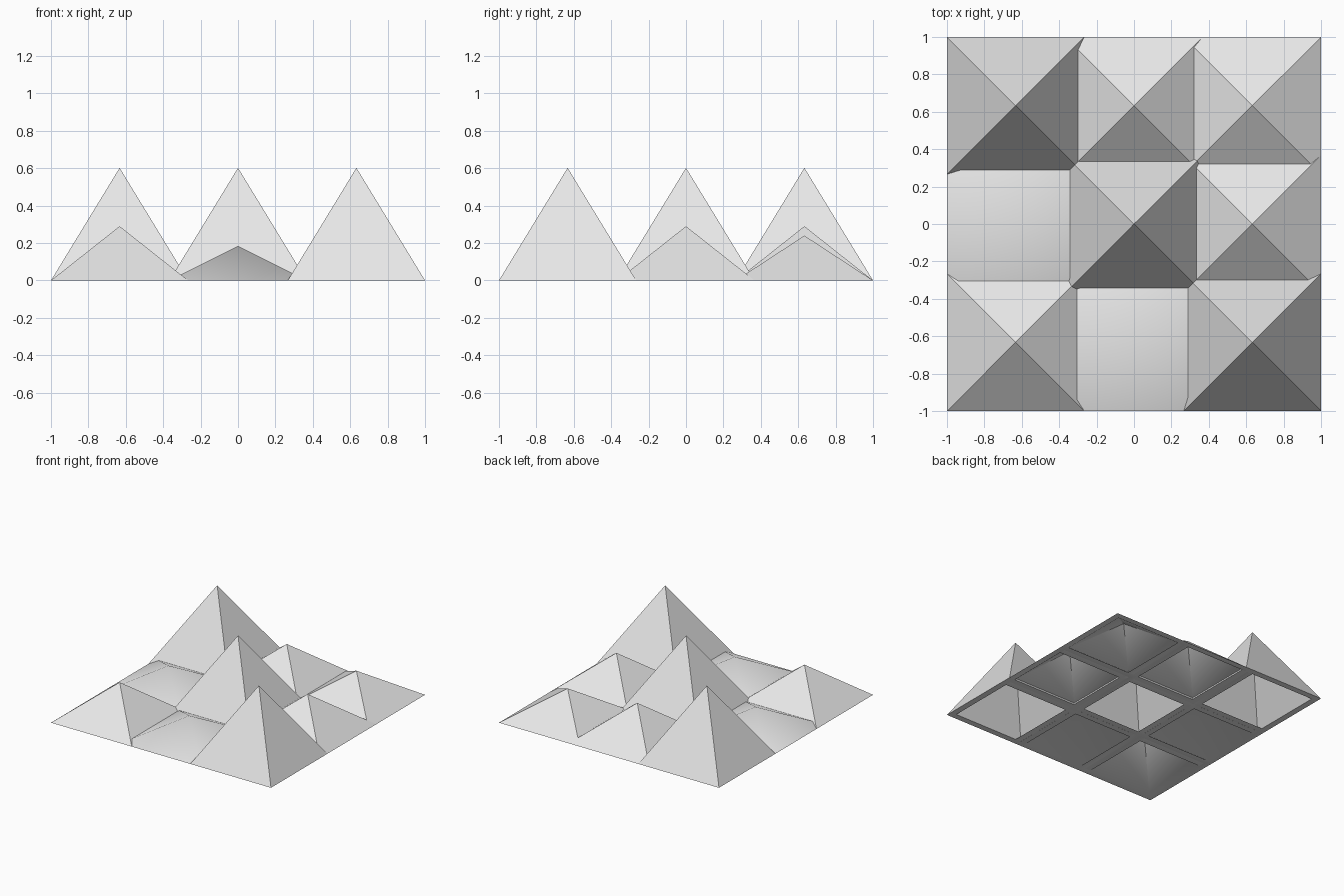
import bpy
import bmesh
from math import radians

cube = bpy.data.objects.get("Cube")
if cube:
    bpy.data.objects.remove(cube, do_unlink=True)

PITCH = 0.633    # spacing of pyramid centres
HALF = 0.367     # half width of each base; neighbours overlap
RIM = 0.05       # width of the flat rim under each shell

grey = bpy.data.materials.new("light_grey")
grey.use_nodes = True
colour = (0.8, 0.8, 0.8, 1.0)
grey.diffuse_color = colour
grey.node_tree.nodes["Principled BSDF"].inputs["Base Color"].default_value = colour


def pyramid_shell(name, x, y, height):
    """Hollow four-sided pyramid, open below, with a flat rim at z = 0."""
    bm = bmesh.new()
    rings, tips = [], []
    for half in (HALF, HALF - RIM):
        rings.append([bm.verts.new((sx * half, sy * half, 0))
                      for sx, sy in ((-1, -1), (1, -1), (1, 1), (-1, 1))])
        tips.append(bm.verts.new((0, 0, height * half / HALF)))
    outer, inner = rings
    for i in range(4):
        j = (i + 1) % 4
        bm.faces.new((outer[i], outer[j], tips[0]))
        bm.faces.new((inner[j], inner[i], tips[1]))
        bm.faces.new((outer[j], outer[i], inner[i], inner[j]))
    mesh = bpy.data.meshes.new(name)
    bm.to_mesh(mesh)
    bm.free()
    mesh.materials.append(grey)
    obj = bpy.data.objects.new(name, mesh)
    obj.location = (x, y, 0)
    bpy.context.collection.objects.link(obj)
    # Only the shallow pyramids fall under this angle and shade softly
    bpy.ops.object.select_all(action="DESELECT")
    obj.select_set(True)
    bpy.context.view_layer.objects.active = obj
    bpy.ops.object.shade_smooth_by_angle(angle=radians(40))


# Heights by row, from -x to +x
TALL, MEDIUM, LOW, SHALLOW = 0.602, 0.29, 0.24, 0.185
rows = {
    "front": (-1, (MEDIUM, SHALLOW, TALL)),
    "middle": (0, (SHALLOW, TALL, MEDIUM)),
    "back": (1, (TALL, MEDIUM, LOW)),
}
for row, (iy, heights) in rows.items():
    for ix, side, height in zip((-1, 0, 1), ("right", "centre", "left"), heights):
        pyramid_shell(f"{row}_{side}_pyramid", ix * PITCH, iy * PITCH, height)
